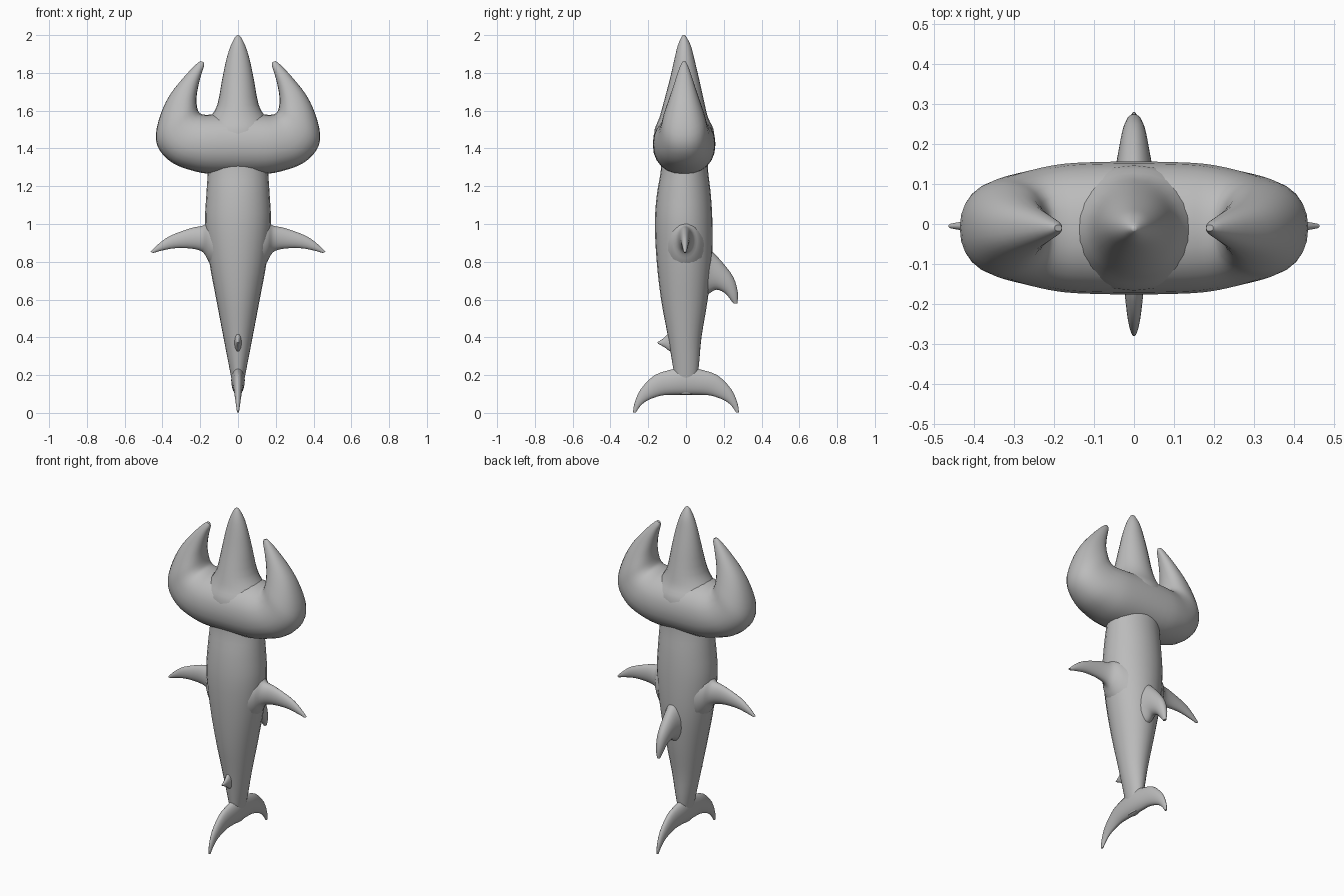
import bpy, bmesh, math
from mathutils import Vector

skin = bpy.data.materials.new("grey skin")
skin.diffuse_color = (0.5, 0.5, 0.5, 1)


def smooth_rungs(rungs, steps):
    """Catmull-Rom interpolation between the control rungs."""
    pts = [Vector(r) for r in rungs]
    out = []
    for i in range(len(pts) - 1):
        p0, p1 = pts[max(i - 1, 0)], pts[i]
        p2, p3 = pts[i + 1], pts[min(i + 2, len(pts) - 1)]
        for s in range(steps):
            t = s / steps
            out.append(0.5 * (2 * p1 + (p2 - p0) * t
                              + (2 * p0 - 5 * p1 + 4 * p2 - p3) * t * t
                              + (3 * p1 - p0 - 3 * p2 + p3) * t ** 3))
    out.append(pts[-1])
    return out


def loft(name, rungs, plane, offset=0.0, sides=24, power=2.0, steps=3):
    """Skin oval rings. Each rung is (a1, z1, a2, z2, half thickness): a
    diameter lying in the xz or yz plane, and the thickness across it."""
    bm = bmesh.new()
    rings = []
    for a1, z1, a2, z2, d in smooth_rungs(rungs, steps):
        ring = []
        for k in range(sides):
            t = 2 * math.pi * k / sides
            c, s = math.cos(t), math.sin(t)
            c = math.copysign(abs(c) ** (2 / power), c)
            s = math.copysign(abs(s) ** (2 / power), s)
            a = (a1 + a2) / 2 + c * (a1 - a2) / 2
            z = (z1 + z2) / 2 + c * (z1 - z2) / 2
            b = offset + s * max(d, 0.002)
            ring.append(bm.verts.new((a, b, z) if plane == "xz" else (b, a, z)))
        rings.append(ring)
    for r, q in zip(rings, rings[1:]):
        for k in range(sides):
            j = (k + 1) % sides
            bm.faces.new((r[k], r[j], q[j], q[k]))
    bm.faces.new(rings[0])
    bm.faces.new(rings[-1])
    bmesh.ops.recalc_face_normals(bm, faces=bm.faces)
    me = bpy.data.meshes.new(name)
    bm.to_mesh(me)
    bm.free()
    me.materials.append(skin)
    ob = bpy.data.objects.new(name, me)
    bpy.context.collection.objects.link(ob)
    bpy.ops.object.select_all(action="DESELECT")
    ob.select_set(True)
    bpy.context.view_layer.objects.active = ob
    bpy.ops.object.shade_smooth_by_angle(angle=math.radians(50))
    return ob


def flip(rungs):
    return [(-a1, z1, -a2, z2, d) for a1, z1, a2, z2, d in rungs]


def upright(rows):
    """Level rungs from (z, y back, y front, half width)."""
    return [(yb, z, yf, z, hx) for z, yb, yf, hx in rows]


# Tapering body
loft("body", upright([
    (0.10, 0.045, -0.045, 0.018), (0.25, 0.068, -0.07, 0.048),
    (0.40, 0.082, -0.095, 0.077), (0.60, 0.115, -0.132, 0.115),
    (0.80, 0.137, -0.155, 0.152), (1.00, 0.14, -0.165, 0.174),
    (1.15, 0.132, -0.155, 0.168), (1.27, 0.118, -0.135, 0.16),
    (1.34, 0.115, -0.13, 0.157)]), "yz")

# Wide head whose two ends curl upward into horns
half_head = [
    (0.15, 1.265, 0.13, 1.58, 0.163), (0.25, 1.285, 0.17, 1.578, 0.155),
    (0.345, 1.322, 0.20, 1.585, 0.140), (0.415, 1.39, 0.213, 1.605, 0.125),
    (0.435, 1.47, 0.219, 1.64, 0.112), (0.41, 1.58, 0.218, 1.685, 0.088),
    (0.36, 1.685, 0.208, 1.74, 0.062), (0.28, 1.785, 0.192, 1.80, 0.037),
    (0.222, 1.845, 0.18, 1.835, 0.019), (0.198, 1.863, 0.18, 1.855, 0.008)]
loft("horned_head", flip(half_head[::-1]) + [(0, 1.262, 0, 1.585, 0.166)] + half_head,
     "xz", offset=-0.01, power=2.2)

# Pointed snout, flaring into the head
loft("snout", upright([
    (1.42, 0.150, -0.170, 0.22), (1.50, 0.146, -0.166, 0.19),
    (1.56, 0.118, -0.142, 0.15), (1.63, 0.100, -0.122, 0.11),
    (1.765, 0.070, -0.086, 0.084), (1.87, 0.045, -0.062, 0.062),
    (1.94, 0.027, -0.045, 0.040), (1.985, 0.005, -0.027, 0.018),
    (2.00, -0.007, -0.017, 0.005)]), "yz")

# Side fins
side_fin = [
    (0.12, 1.03, 0.12, 0.75, 0.10), (0.16, 1.01, 0.155, 0.80, 0.075),
    (0.19, 0.99, 0.185, 0.85, 0.045), (0.25, 0.978, 0.24, 0.869, 0.03),
    (0.36, 0.937, 0.33, 0.872, 0.021), (0.42, 0.895, 0.40, 0.860, 0.014),
    (0.463, 0.853, 0.45, 0.846, 0.006)]
loft("right_fin", side_fin, "xz", offset=-0.005)
loft("left_fin", flip(side_fin), "xz", offset=-0.005)

# Back fin
loft("back_fin", [
    (0.08, 0.91, 0.07, 0.60, 0.07), (0.138, 0.855, 0.12, 0.63, 0.05),
    (0.19, 0.80, 0.16, 0.652, 0.04), (0.25, 0.72, 0.205, 0.635, 0.030),
    (0.274, 0.64, 0.235, 0.60, 0.019), (0.272, 0.58, 0.252, 0.578, 0.008)], "yz")

# Small belly fin
loft("belly_fin", [
    (-0.06, 0.45, -0.06, 0.315, 0.026), (-0.09, 0.425, -0.088, 0.328, 0.018),
    (-0.12, 0.394, -0.115, 0.348, 0.012), (-0.152, 0.374, -0.148, 0.366, 0.005)],
     "yz", sides=16)

# Crescent tail
half_tail = [
    (0.075, 0.230, 0.06, 0.096, 0.033), (0.165, 0.200, 0.13, 0.092, 0.026),
    (0.24, 0.125, 0.20, 0.068, 0.018), (0.273, 0.05, 0.24, 0.038, 0.011),
    (0.28, 0.003, 0.265, 0.002, 0.005)]
loft("tail", flip(half_tail[::-1]) + [(0, 0.25, 0, 0.095, 0.036)] + half_tail, "yz")
